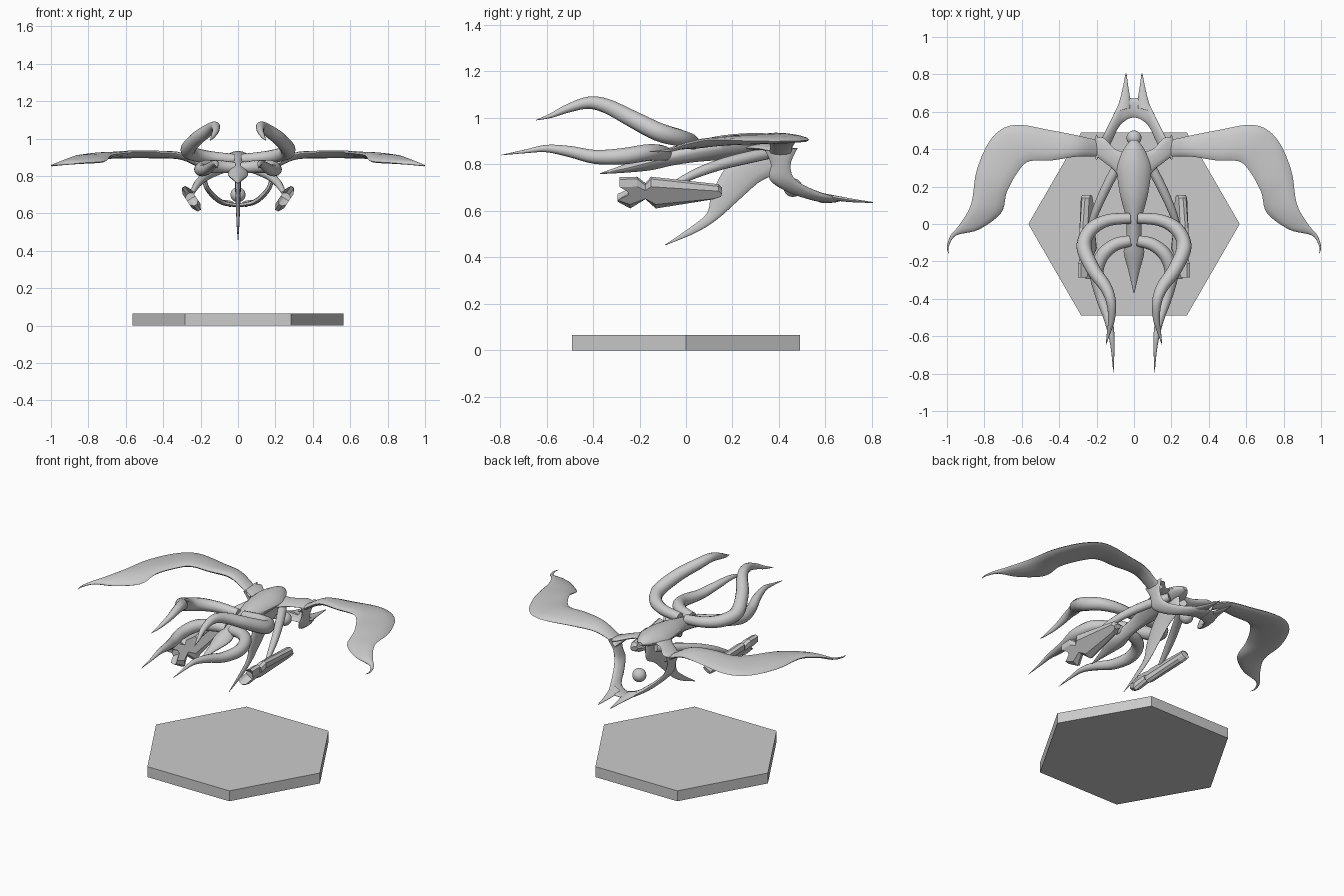
import bpy
import bmesh
import math
from mathutils import Vector

default_cube = bpy.data.objects.get("Cube")
if default_cube:
    bpy.data.objects.remove(default_cube, do_unlink=True)


def finish(name, bm, mirrored, smooth=True):
    """Turn a bmesh into an object, optionally mirrored across x."""
    bmesh.ops.recalc_face_normals(bm, faces=bm.faces[:])
    mesh = bpy.data.meshes.new(name)
    bm.to_mesh(mesh)
    bm.free()
    obj = bpy.data.objects.new(name, mesh)
    bpy.context.collection.objects.link(obj)
    if mirrored:
        obj.modifiers.new("Mirror", 'MIRROR').use_mirror_merge = False
    if smooth:
        bpy.ops.object.select_all(action='DESELECT')
        obj.select_set(True)
        bpy.context.view_layer.objects.active = obj
        bpy.ops.object.shade_smooth_by_angle(angle=math.radians(50))
    return obj


def smooth_rows(rows, steps=5):
    """Catmull-Rom interpolation through rows of numbers."""
    padded = [rows[0]] + list(rows) + [rows[-1]]
    result = []
    for a, b, c, d in zip(padded, padded[1:], padded[2:], padded[3:]):
        for k in range(steps):
            t = k / steps
            result.append([
                (2 * q + (r - p) * t + (2 * p - 5 * q + 4 * r - s) * t ** 2
                 + (3 * q - p - 3 * r + s) * t ** 3) / 2
                for p, q, r, s in zip(a, b, c, d)])
    result.append(list(rows[-1]))
    return result


def skin(name, rings, mirrored, smooth=True):
    """Bridge successive rings of points and cap both ends."""
    bm = bmesh.new()
    loops = [[bm.verts.new(p) for p in ring] for ring in rings]
    for low, high in zip(loops, loops[1:]):
        for i in range(len(low)):
            j = (i + 1) % len(low)
            bm.faces.new((low[i], low[j], high[j], high[i]))
    bm.faces.new(loops[0])
    bm.faces.new(loops[-1])
    return finish(name, bm, mirrored, smooth)


def blade(name, rows, mirrored=True, sides=12):
    """Elliptical sections; each row is edge point, other edge point, half thickness."""
    data = [(Vector(r[:3]), Vector(r[3:6]), r[6]) for r in smooth_rows(rows)]
    centres = [(a + b) / 2 for a, b, _ in data]
    rings = []
    for i, (a, b, thick) in enumerate(data):
        along = centres[min(i + 1, len(data) - 1)] - centres[max(i - 1, 0)]
        half = (a - b) / 2
        normal = half.cross(along).normalized() * thick
        angles = [math.tau * k / sides for k in range(sides)]
        rings.append([centres[i] + half * math.cos(t) + normal * math.sin(t)
                      for t in angles])
    return skin(name, rings, mirrored)


def tube(name, points):
    """Round limb; each point is x, y, z, radius."""
    rows = []
    for i, point in enumerate(points):
        before = Vector(points[max(i - 1, 0)][:3])
        after = Vector(points[min(i + 1, len(points) - 1)][:3])
        side = (after - before).cross(Vector((0, 0, 1))).normalized() * point[3]
        centre = Vector(point[:3])
        rows.append([*(centre + side), *(centre - side), point[3]])
    return blade(name, rows)


# Hexagonal stand
corners = [math.tau * k / 6 for k in range(6)]
skin("stand", [[(.565 * math.cos(t), .565 * math.sin(t), z) for t in corners]
               for z in (0, .065)], False, smooth=False)

# Spindle body with a waist and a pointed nose: y, z, half width, rise, drop
body_rows = smooth_rows([
    (.45, .89, .015, .01, .01), (.4, .89, .055, .035, .03),
    (.3, .885, .09, .05, .05), (.16, .88, .075, .045, .06),
    (.04, .86, .045, .04, .05), (-.06, .835, .04, .04, .04),
    (-.15, .81, .055, .035, .035), (-.25, .785, .03, .02, .02),
    (-.37, .76, .002, .002, .002)])
body_rings = []
for y, z, wide, rise, drop in body_rows:
    ring = []
    for k in range(16):
        c, s = math.cos(math.tau * k / 16), math.sin(math.tau * k / 16)
        height = rise if s > 0 else drop
        ring.append((wide * c * abs(c) ** .3, y, z + height * s * abs(s) ** .3))
    body_rings.append(ring)
skin("body", body_rings, False)

# Swept wings: rear edge, front edge, half thickness
blade("wing", [
    (.17, .46, .83, .17, .35, .83, .012),
    (.22, .455, .865, .21, .36, .86, .014),
    (.31, .475, .9, .31, .36, .915, .018),
    (.44, .5, .905, .44, .34, .925, .018),
    (.64, .53, .905, .56, .335, .925, .018),
    (.76, .46, .9, .62, .28, .92, .018),
    (.84, .29, .9, .68, .17, .91, .02),
    (.87, .11, .905, .71, .06, .88, .018),
    (.93, .0, .885, .83, -.03, .87, .012),
    (.98, -.06, .865, .95, -.06, .86, .007),
    (1, -.12, .857, .99, -.12, .855, .004),
    (.992, -.158, .855, .99, -.156, .855, .001)])

# Rear frame hanging from the wing roots and closing under the orb
blade("rear_frame", [
    (.2, .48, .87, .2, .34, .86, .01),
    (.185, .45, .8, .185, .365, .8, .012),
    (.165, .47, .735, .165, .36, .735, .013),
    (.12, .56, .685, .125, .43, .685, .014),
    (.08, .64, .66, .08, .52, .655, .013),
    (.035, .67, .65, .035, .56, .645, .011),
    (0, .672, .648, 0, .57, .64, .01)])

# Twin prongs at the back of the frame
blade("rear_prong", [
    (.1, .6, .665, .02, .62, .655, .012),
    (.08, .65, .655, .022, .68, .648, .01),
    (.062, .72, .645, .03, .73, .642, .007),
    (.045, .805, .636, .04, .805, .636, .002)])

# Shoulders joining body and wing roots
blade("shoulder", [
    (.03, .38, .89, .03, .18, .87, .014),
    (.1, .4, .88, .1, .28, .87, .012),
    (.16, .46, .87, .16, .33, .865, .012),
    (.2, .46, .86, .2, .36, .855, .01)])

# Central keel fin
blade("keel_fin", [
    (0, -.09, .455, 0, -.088, .452, .001),
    (0, .02, .53, 0, .04, .505, .006),
    (0, .09, .59, 0, .13, .56, .009),
    (0, .11, .67, 0, .22, .64, .012),
    (0, .16, .77, 0, .31, .72, .016),
    (0, .22, .84, 0, .39, .77, .018),
    (0, .26, .87, 0, .4, .86, .018)], mirrored=False)

# Upper and lower pairs of forward tentacles
tube("upper_tentacle", [
    (.02, .03, .89, .028), (.14, .02, .9, .032), (.23, -.03, .915, .037),
    (.268, -.12, .94, .04), (.22, -.24, 1.0, .037), (.15, -.34, 1.05, .032),
    (.122, -.42, 1.065, .026), (.12, -.51, 1.04, .018),
    (.135, -.58, 1.01, .01), (.15, -.645, .99, .001)])
tube("lower_tentacle", [
    (.02, -.09, .845, .03), (.1, -.11, .85, .034), (.17, -.17, .85, .036),
    (.2, -.27, .835, .035), (.175, -.39, .832, .03), (.14, -.5, .855, .024),
    (.12, -.6, .868, .016), (.113, -.69, .856, .008), (.11, -.795, .84, .001)])

# Slim arms reaching forward to the pods
tube("pod_arm", [
    (.05, .37, .85, .024), (.11, .27, .83, .026), (.17, .15, .8, .024),
    (.215, .04, .76, .02), (.245, -.06, .71, .012)])

# Tilted flat pods with notched fronts: profile in y and z
pod_profile = [
    (.155, .69), (.14, .71), (-.15, .742), (-.175, .715), (-.21, .742),
    (-.285, .74), (-.25, .705), (-.25, .68), (-.295, .645), (-.24, .615),
    (-.175, .655), (-.13, .615), (.12, .655), (.15, .67)]
pod_rings = []
for offset, scale in ((-.022, .6), (-.008, 1), (.008, 1), (.022, .6)):
    pod_rings.append([(.25 + offset + (z - .68) * scale * .67, y,
                       .68 + (z - .68) * scale - offset * .6)
                      for y, z in pod_profile])
skin("pod", pod_rings, True, smooth=False)

# Orb suspended inside the frame
orb = bmesh.new()
bmesh.ops.create_uvsphere(orb, u_segments=24, v_segments=16, radius=.04)
bmesh.ops.translate(orb, verts=orb.verts[:], vec=(0, .46, .7))
finish("orb", orb, False)
